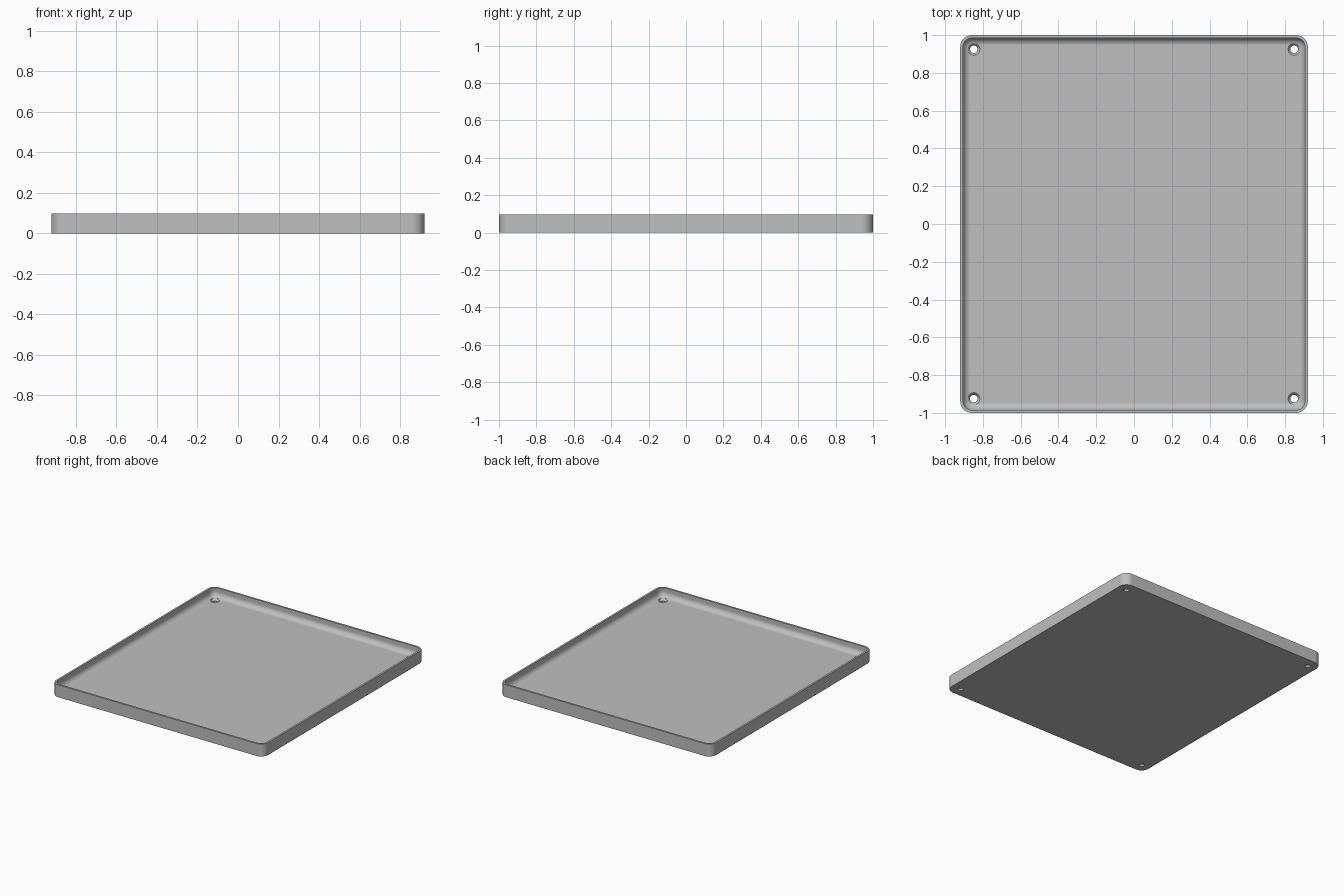
import bpy, bmesh, math

default = bpy.data.objects.get("Cube")
if default:
    bpy.data.objects.remove(default, do_unlink=True)

HALF_X, HALF_Y, HEIGHT = 0.92, 1.0, 0.097
CORNER, RIM, FILLET, FLOOR = 0.062, 0.015, 0.04, 0.027
HOLE_X, HOLE_Y = 0.848, 0.925

grey = bpy.data.materials.new("plain grey")
grey.use_nodes = True
colour = (0.52, 0.52, 0.52, 1)
grey.diffuse_color = colour
grey.node_tree.nodes["Principled BSDF"].inputs["Base Color"].default_value = colour


def rounded_loop(bm, inset, z, steps=8):
    """Ring of vertices around a rounded rectangle."""
    r = max(CORNER - inset, 0.002)
    cx, cy = HALF_X - inset - r, HALF_Y - inset - r
    ring = []
    for q, (sx, sy) in enumerate([(1, 1), (-1, 1), (-1, -1), (1, -1)]):
        for i in range(steps + 1):
            a = math.pi / 2 * (q + i / steps)
            ring.append(bm.verts.new((sx * cx + r * math.cos(a), sy * cy + r * math.sin(a), z)))
    return ring


def bridge(bm, a, b):
    n = len(a)
    for i in range(n):
        j = (i + 1) % n
        bm.faces.new((a[i], a[j], b[j], b[i]))


def make_object(name, bm):
    bmesh.ops.recalc_face_normals(bm, faces=bm.faces)
    mesh = bpy.data.meshes.new(name)
    bm.to_mesh(mesh)
    bm.free()
    mesh.materials.append(grey)
    obj = bpy.data.objects.new(name, mesh)
    bpy.context.collection.objects.link(obj)
    return obj


# Tray: outer wall, flat rim, inner wall, fillet and floor
profile = [(0, 0), (0, HEIGHT), (RIM, HEIGHT)]
for i in range(9):
    a = math.pi / 2 * i / 8
    profile.append((RIM + FILLET * (1 - math.cos(a)), FLOOR + FILLET * (1 - math.sin(a))))
bm = bmesh.new()
rings = [rounded_loop(bm, d, z) for d, z in profile]
for a, b in zip(rings, rings[1:]):
    bridge(bm, a, b)
bm.faces.new(rings[0])
bm.faces.new(rings[-1])
tray = make_object("tray", bm)

# Countersunk screw holes in the four corners
bm = bmesh.new()
sides = 32
cutter_profile = [(0.02, -0.02), (0.02, 0.013), (0.032, FLOOR), (0.032, 0.06)]
for sx in (-1, 1):
    for sy in (-1, 1):
        rings = []
        for r, z in cutter_profile:
            angles = [math.tau * i / sides for i in range(sides)]
            rings.append([bm.verts.new((sx * HOLE_X + r * math.cos(t),
                                        sy * HOLE_Y + r * math.sin(t), z)) for t in angles])
        for a, b in zip(rings, rings[1:]):
            bridge(bm, a, b)
        bm.faces.new(rings[0])
        bm.faces.new(rings[-1])
cutter = make_object("screw_hole_cutter", bm)
cutter.hide_render = True

bpy.ops.object.select_all(action='DESELECT')
bpy.context.view_layer.objects.active = tray
tray.select_set(True)
cut = tray.modifiers.new("screw holes", 'BOOLEAN')
cut.operation = 'DIFFERENCE'
cut.solver = 'EXACT'
cut.object = cutter
bpy.ops.object.modifier_apply(modifier=cut.name)
bpy.data.objects.remove(cutter, do_unlink=True)

# Smooth fillets and corners, crisp rim and flat floor
bpy.ops.object.shade_smooth_by_angle(angle=math.radians(30))
weighted = tray.modifiers.new("flat floor shading", 'WEIGHTED_NORMAL')
weighted.keep_sharp = True
